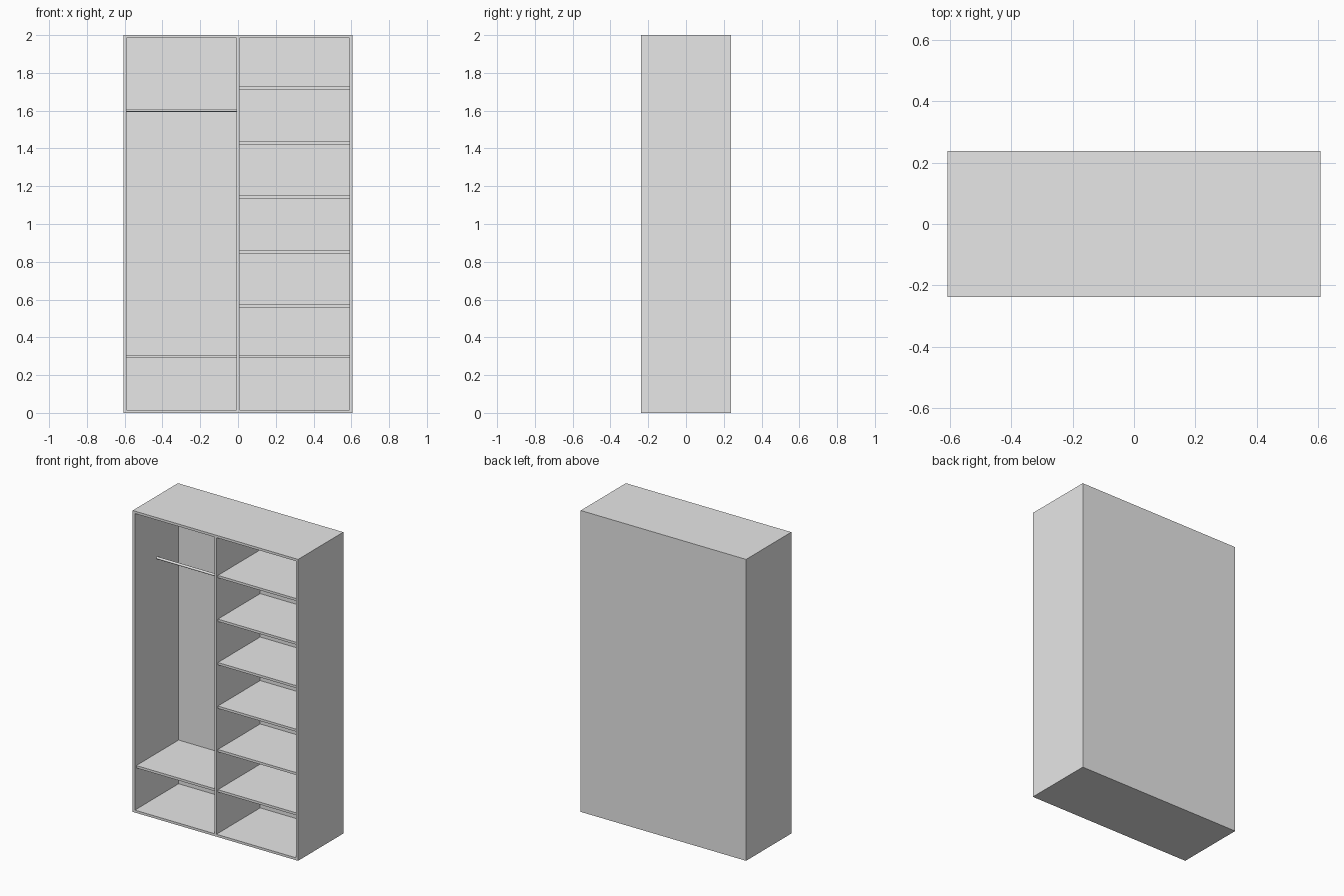
import bpy
import math

cube = bpy.data.objects.get("Cube")
if cube:
    bpy.data.objects.remove(cube, do_unlink=True)

# Overall sizes
HALF_W, HALF_D, HEIGHT = 0.607, 0.237, 2.0
T = 0.016            # board thickness
RECESS = 0.015       # shelves sit slightly behind the front edge
INNER = HALF_W - T

grey = bpy.data.materials.new("light_grey")
grey.use_nodes = True
grey.diffuse_color = (0.8, 0.8, 0.8, 1)
grey.node_tree.nodes["Principled BSDF"].inputs["Base Color"].default_value = (0.8, 0.8, 0.8, 1)


def board(name, x, y, z):
    """Box spanning the given (low, high) ranges."""
    spans = (x, y, z)
    bpy.ops.mesh.primitive_cube_add(size=1, location=[(a + b) / 2 for a, b in spans])
    ob = bpy.context.object
    ob.name = name
    ob.scale = [b - a for a, b in spans]
    bpy.ops.object.transform_apply(location=False, rotation=False, scale=True)
    ob.data.materials.append(grey)
    return ob


depth = (-HALF_D, HALF_D)
inside_depth = (-HALF_D, HALF_D - T)
shelf_depth = (-HALF_D + RECESS, HALF_D - T)

# Carcass
board("right_side", (-HALF_W, -INNER), depth, (0, HEIGHT))
board("left_side", (INNER, HALF_W), depth, (0, HEIGHT))
board("bottom_panel", (-INNER, INNER), depth, (0, T))
board("top_panel", (-INNER, INNER), depth, (HEIGHT - T, HEIGHT))
board("back_panel", (-INNER, INNER), (HALF_D - T, HALF_D), (T, HEIGHT - T))
board("divider", (-T / 2, T / 2), inside_depth, (T, HEIGHT - T))

# Shelves
left_bay = (T / 2, INNER)
right_bay = (-INNER, -T / 2)
for i, z in enumerate((0.298, 0.565, 0.853, 1.142, 1.43, 1.72)):
    board(f"left_shelf_{i + 1}", left_bay, shelf_depth, (z - T / 2, z + T / 2))
board("right_shelf", right_bay, shelf_depth, (0.298 - T / 2, 0.298 + T / 2))

# Hanging rail
bpy.ops.mesh.primitive_cylinder_add(
    vertices=24, radius=0.008, depth=right_bay[1] - right_bay[0],
    location=(sum(right_bay) / 2, -0.005, 1.602), rotation=(0, math.pi / 2, 0))
rail = bpy.context.object
rail.name = "hanging_rail"
rail.data.materials.append(grey)
bpy.ops.object.shade_smooth_by_angle()
